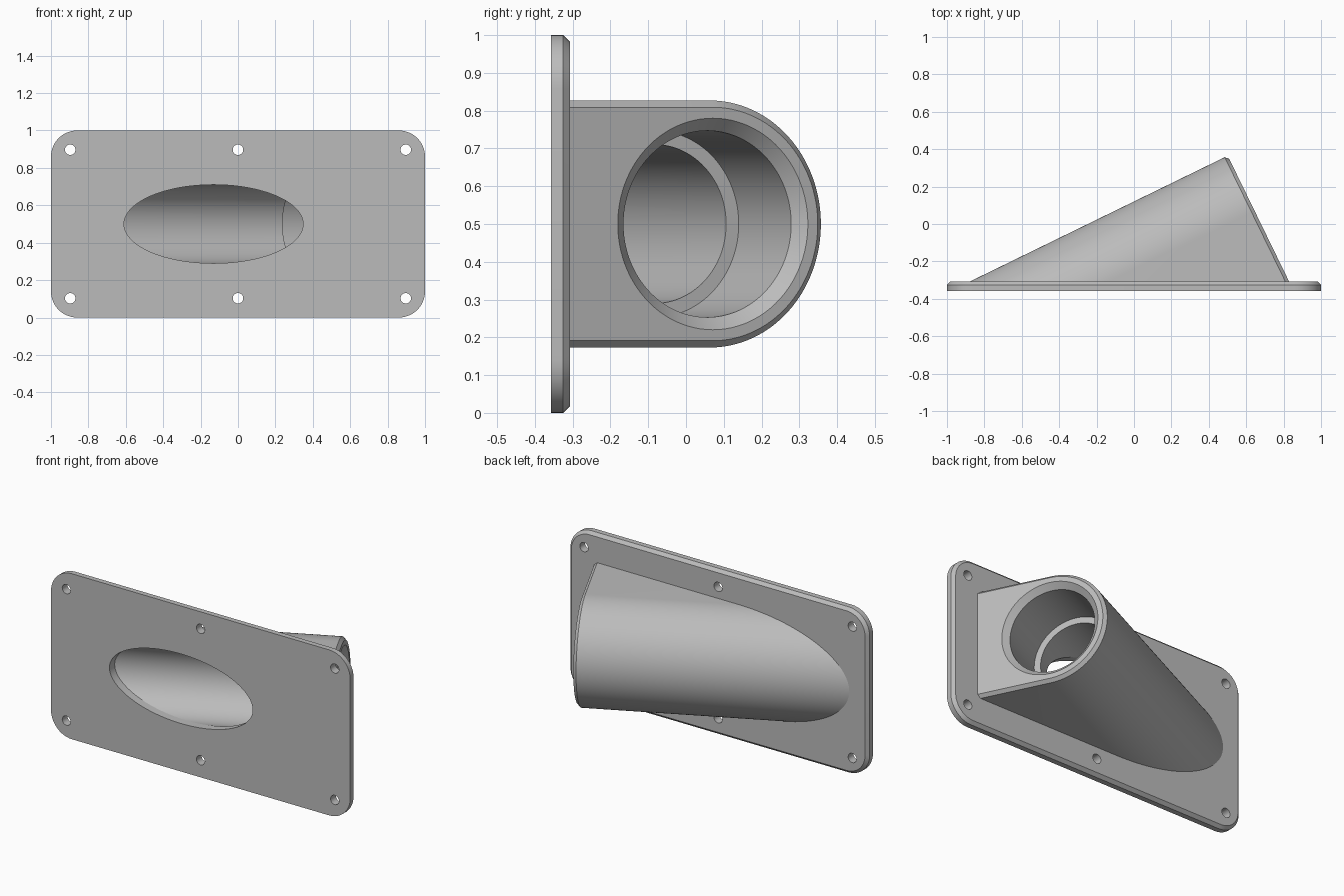
import bpy, bmesh
from math import sin, cos, pi, radians
from mathutils import Vector

if "Cube" in bpy.data.objects:
    bpy.data.objects.remove(bpy.data.objects["Cube"], do_unlink=True)

FRONT, BACK, MID_Z = -0.357, -0.307, 0.5     # plate faces and centre height
TILT = radians(26)
AXIS = Vector((cos(TILT), sin(TILT), 0))     # along the duct, towards its mouth
OUT = Vector((-sin(TILT), cos(TILT), 0))     # across the duct, away from the plate
UP = Vector((0, 0, 1))
R, CHAMFER, BORE = 0.327, 0.018, 0.21
MOUTH = Vector((0.485, 0.357, MID_Z)) + AXIS * CHAMFER - OUT * R

grey = bpy.data.materials.new("plain grey")
grey.use_nodes = True
grey.diffuse_color = (0.5, 0.5, 0.5, 1)
grey.node_tree.nodes["Principled BSDF"].inputs["Base Color"].default_value = (0.5, 0.5, 0.5, 1)


def loft(name, rings, trim_y=None):
    """Closed solid through equal-length rings, optionally trimmed flat at trim_y."""
    bm = bmesh.new()
    loops = [[bm.verts.new(p) for p in ring] for ring in rings]
    n = len(loops[0])
    for a, b in zip(loops, loops[1:]):
        for i in range(n):
            j = (i + 1) % n
            bm.faces.new((a[i], a[j], b[j], b[i]))
    bm.faces.new(loops[0])
    bm.faces.new(loops[-1])
    if trim_y is not None:
        geom = bm.verts[:] + bm.edges[:] + bm.faces[:]
        bmesh.ops.bisect_plane(bm, geom=geom, plane_co=(0, trim_y, 0),
                               plane_no=(0, 1, 0), clear_inner=True)
        rim = [e for e in bm.edges if e.is_boundary]
        bmesh.ops.edgeloop_fill(bm, edges=rim)
    bmesh.ops.recalc_face_normals(bm, faces=bm.faces[:])
    mesh = bpy.data.meshes.new(name)
    bm.to_mesh(mesh)
    bm.free()
    mesh.materials.append(grey)
    obj = bpy.data.objects.new(name, mesh)
    bpy.context.collection.objects.link(obj)
    return obj


def oval(centre, u, v, steps=96):
    return [centre + u * cos(2 * pi * i / steps) + v * sin(2 * pi * i / steps)
            for i in range(steps)]


def cut(obj, cutters):
    for cutter in cutters:
        cutter.hide_render = True
        mod = obj.modifiers.new("cut", 'BOOLEAN')
        mod.operation, mod.solver, mod.object = 'DIFFERENCE', 'EXACT', cutter
    bpy.context.view_layer.update()
    result = bpy.data.meshes.new_from_object(
        obj.evaluated_get(bpy.context.evaluated_depsgraph_get()))
    obj.modifiers.clear()
    obj.data = result
    for cutter in cutters:
        bpy.data.objects.remove(cutter, do_unlink=True)


def plate_ring(y, inset, radius=0.14, steps=12):
    ring = []
    for k, (sx, sz) in enumerate(((1, 1), (-1, 1), (-1, -1), (1, -1))):
        for i in range(steps + 1):
            a = (k + i / steps) * pi / 2
            ring.append(Vector((sx * (1 - radius) + (radius - inset) * cos(a), y,
                                MID_Z + sz * (0.5 - radius) + (radius - inset) * sin(a))))
    return ring


def duct_ring(along, radius, steps=64):
    """Half-round top with straight sides running down through the plate."""
    c = MOUTH + AXIS * along
    ring = [c + OUT * radius * sin(pi * i / steps) + UP * radius * cos(pi * i / steps)
            for i in range(steps + 1)]
    return ring + [c - OUT - UP * radius, c - OUT + UP * radius]


# Mounting plate with chamfered back edge
plate = loft("mounting_plate", [plate_ring(FRONT, 0), plate_ring(BACK - CHAMFER, 0),
                                plate_ring(BACK, CHAMFER)])

# Screw holes and the straight oval opening
opening_t = (BACK - MOUTH.y) / AXIS.y
opening = MOUTH + AXIS * opening_t
side = Vector((1, 0, 0))
depth = Vector((0, 0.1, 0))
holes = [loft("opening_cutter", [oval(opening + s * depth, side * BORE / sin(TILT), UP * BORE)
                                 for s in (-1, 1)])]
for x in (-0.897, 0, 0.897):
    for z in (0.103, 0.897):
        c = Vector((x, BACK, z))
        holes.append(loft("screw_cutter", [oval(c + s * depth, side * 0.028, UP * 0.028, 32)
                                           for s in (-1, 1)]))
cut(plate, holes)

# Slanted duct with chamfered end
duct = loft("slanted_duct", [duct_ring(-2, R), duct_ring(-CHAMFER, R),
                             duct_ring(0, R - CHAMFER)], trim_y=BACK)

# Stepped bore with countersunk mouth
profile = [(0.02, 0.3), (-0.033, 0.247), (-0.35, 0.247), (-0.35, BORE), (-2, BORE)]
bore = loft("bore_cutter", [oval(MOUTH + AXIS * s, OUT * r, UP * r) for s, r in profile])
cut(duct, [bore])

# Smooth curved walls, keep edges crisp
bpy.ops.object.select_all(action='DESELECT')
for obj in (plate, duct):
    obj.select_set(True)
bpy.context.view_layer.objects.active = plate
bpy.ops.object.shade_smooth_by_angle(angle=radians(25))
